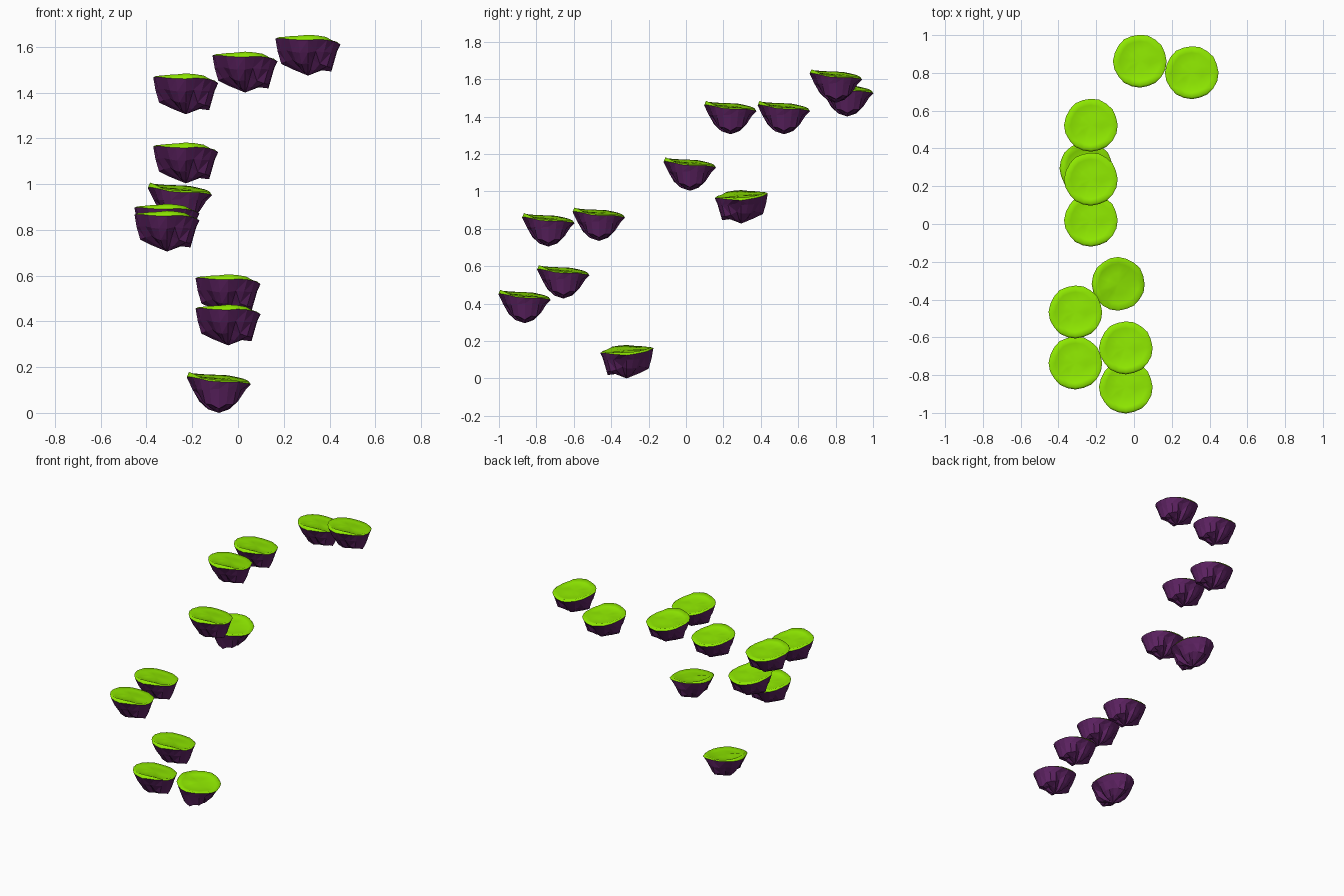
import bpy, bmesh, math, random
from math import sin, cos, pi

if "Cube" in bpy.data.objects:
    bpy.data.objects.remove(bpy.data.objects["Cube"])

random.seed(5)
SEG = 20


def material(name, colour):
    m = bpy.data.materials.new(name)
    m.diffuse_color = (*colour, 1)
    m.use_nodes = True
    m.node_tree.nodes["Principled BSDF"].inputs["Base Color"].default_value = m.diffuse_color
    return m


grass = material("grass_green", (0.27, 0.80, 0.0))
rock = material("rock_purple", (0.115, 0.017, 0.128))

# Every 30 degrees, counter-clockwise from +x: rock edge height, grass rise above it
EDGE = [0.135, 0.137, 0.130, 0.125, 0.135, 0.150, 0.162, 0.163, 0.158, 0.155, 0.160, 0.145]
RISE = [0.007, 0.006, 0.008, 0.013, 0.013, 0.010, 0.005, 0.004, 0.014, 0.024, 0.013, 0.005]


def sample(table, a):
    t = (a / (2 * pi) * 12) % 12
    i = int(t)
    f = t - i
    return table[i] * (1 - f) + table[(i + 1) % 12] * f


def island_mesh():
    bm = bmesh.new()

    def ring(fn):
        return [bm.verts.new(fn(i, 2 * pi * i / SEG)) for i in range(SEG)]

    def band(upper, lower, mat):
        for i in range(SEG):
            j = (i + 1) % SEG
            f = bm.faces.new((upper[i], lower[i], lower[j], upper[j]))
            f.material_index = mat

    def cap(loop, tip, mat, up):
        for i in range(SEG):
            j = (i + 1) % SEG
            tri = (loop[i], loop[j], tip) if up else (loop[j], loop[i], tip)
            bm.faces.new(tri).material_index = mat

    # Per-segment gullies and ridges
    gully = [(-1, 0.3, 1, 0.4)[i % 4] + random.uniform(-0.4, 0.4) for i in range(SEG)]
    wob = [random.uniform(-0.002, 0.002) for _ in range(SEG)]

    def turf(k, rise, sag):
        def fn(i, a):
            r = (0.1405 + wob[i]) * k
            top = sample(EDGE, a) + sample(RISE, a) * rise
            z = top * k + 0.151 * (1 - k) if k < 0.9 else top
            return (r * cos(a), r * sin(a), z - sag + random.uniform(-0.0015, 0.0015))
        return fn

    def wall(rx, ry, z_right, z_left, zy, amp, zamp, knob):
        # Cross-section is wider along x than along y
        def fn(i, a):
            c = cos(a) ** 2
            r = (rx * c + ry * (1 - c)) * (1 + amp * gully[i])
            z = (z_right if cos(a) > 0 else z_left) * c + zy * (1 - c) - zamp * gully[i]
            if i == 0:              # hanging knob on the right
                r, z = rx, z_right - knob
            return (r * cos(a), r * sin(a), max(z, 0.006))
        return fn

    # Grass surface, curling down to the rock edge
    rim = ring(turf(1, 0, 0))
    crest = ring(turf(0.93, 1, 0))
    mid = ring(turf(0.75, 0.8, 0.006))
    inner = ring(turf(0.4, 0.5, 0.003))
    band(crest, rim, 0)
    band(mid, crest, 0)
    band(inner, mid, 0)
    cap(inner, bm.verts.new((0, 0, 0.149)), 0, True)

    # Craggy underside
    shoulder = ring(wall(0.127, 0.113, 0.105, 0.110, 0.102, 0.035, 0.003, 0))
    waist = ring(wall(0.102, 0.079, 0.040, 0.062, 0.058, 0.11, 0.008, 0.022))
    foot = ring(wall(0.056, 0.043, 0.028, 0.034, 0.020, 0.15, 0.005, -0.004))
    band(rim, shoulder, 1)
    band(shoulder, waist, 1)
    band(waist, foot, 1)
    cap(foot, bm.verts.new((0, 0, 0)), 1, False)

    bmesh.ops.triangulate(bm, faces=bm.faces[:], quad_method='SHORT_EDGE')
    bmesh.ops.recalc_face_normals(bm, faces=bm.faces[:])
    # Soft shading on the turf, flat facets on the rock
    for f in bm.faces:
        f.smooth = f.material_index == 0
    for e in bm.edges:
        e.smooth = len({f.material_index for f in e.link_faces}) == 1
    me = bpy.data.meshes.new("floating_island")
    bm.to_mesh(me)
    bm.free()
    me.materials.append(grass)
    me.materials.append(rock)
    return me


# Islands: x, y, base height, turn in degrees
PLACES = [
    (-0.083, -0.317, 0.000, -90), (-0.043, -0.862, 0.295, 0),
    (-0.043, -0.655, 0.427, 0), (-0.310, -0.735, 0.705, 0),
    (-0.310, -0.465, 0.735, 0), (-0.253, 0.295, 0.828, -90),
    (-0.228, 0.021, 1.003, 0), (-0.228, 0.238, 1.305, 0),
    (-0.228, 0.524, 1.305, 0), (0.031, 0.863, 1.400, 0),
    (0.306, 0.802, 1.474, 0),
]
mesh = island_mesh()
for n, (x, y, z, turn) in enumerate(PLACES):
    ob = bpy.data.objects.new(f"floating_island_{n + 1}", mesh)
    ob.location = (x, y, z)
    ob.rotation_euler.z = math.radians(turn)
    bpy.context.collection.objects.link(ob)
